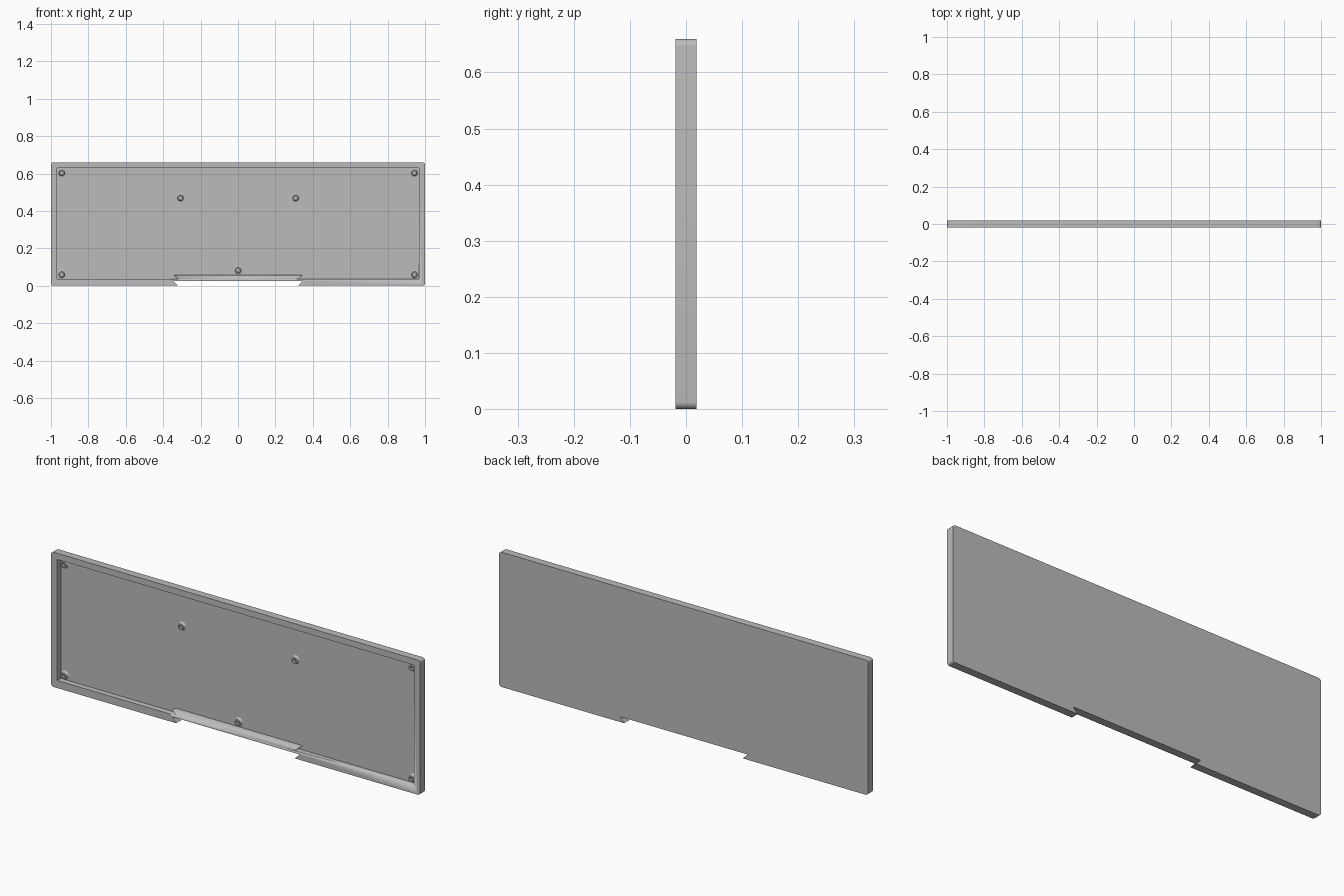
import bpy
import bmesh
import math

cube = bpy.data.objects.get("Cube")
if cube:
    bpy.data.objects.remove(cube, do_unlink=True)

FRONT, FLOOR, BACK = -0.019, 0.009, 0.019

grey = bpy.data.materials.new("grey plastic")
grey.use_nodes = True
grey.diffuse_color = (0.5, 0.5, 0.5, 1)
grey.node_tree.nodes["Principled BSDF"].inputs["Base Color"].default_value = (0.5, 0.5, 0.5, 1)


def outline(half, bottom, top, notch, r=0.0):
    """Plate outline with a bottom notch and optionally rounded corners, as (x, z)."""
    def corner(x, z, sx, sz):
        if not r:
            return [(x, z)]
        arc = [(x - sx * r * (1 - math.cos(a)), z - sz * r * (1 - math.sin(a)))
               for a in [i * math.pi / 12 for i in range(7)]]
        return arc if sx * sz > 0 else arc[::-1]
    (x0, x1, zn) = notch
    right = [(x1, zn), (x0, bottom)] + corner(half, bottom, 1, -1) + corner(half, top, 1, 1)
    return right + [(-x, z) for x, z in reversed(right)]


def add_object(name, bm):
    bmesh.ops.recalc_face_normals(bm, faces=bm.faces)
    me = bpy.data.meshes.new(name)
    bm.to_mesh(me)
    bm.free()
    me.materials.append(grey)
    ob = bpy.data.objects.new(name, me)
    bpy.context.collection.objects.link(ob)
    bpy.ops.object.select_all(action='DESELECT')
    ob.select_set(True)
    bpy.context.view_layer.objects.active = ob
    bpy.ops.object.shade_smooth_by_angle(angle=math.radians(30))
    return ob


def prism(name, pts, y0, y1):
    bm = bmesh.new()
    face = bm.faces.new([bm.verts.new((x, y0, z)) for x, z in pts])
    ext = bmesh.ops.extrude_face_region(bm, geom=[face], use_keep_orig=True)
    bmesh.ops.translate(bm, vec=(0, y1 - y0, 0),
                        verts=[g for g in ext["geom"] if isinstance(g, bmesh.types.BMVert)])
    return add_object(name, bm)


# Shallow tray: rounded plate with a recess cut into its front
tray = prism("tray", outline(1.0, 0.0, 0.66, (0.322, 0.346, 0.026), 0.013), FRONT, BACK)
cutter = prism("recess_cutter", outline(0.967, 0.037, 0.63, (0.320, 0.344, 0.058)), FRONT - 0.02, FLOOR)
cutter.hide_render = True
cut = tray.modifiers.new("recess", 'BOOLEAN')
cut.operation = 'DIFFERENCE'
cut.solver = 'EXACT'
cut.object = cutter
bpy.context.view_layer.objects.active = tray
bpy.ops.object.modifier_apply(modifier=cut.name)
bpy.data.objects.remove(cutter, do_unlink=True)

# Screw posts: hollow lathe profile (radius, height above floor) with a flared foot
HEIGHT, FILLET, POST, HOLE = 0.014, 0.009, 0.015, 0.008
profile = [(POST + FILLET * (1 - math.sin(a)), FILLET * (1 - math.cos(a)))
           for a in [i * math.pi / 12 for i in range(7)]]
profile += [(POST, HEIGHT), (HOLE, HEIGHT), (HOLE, 0.0005), (0, 0.0005)]


def screw_post(name, x, z):
    bm = bmesh.new()
    vs = [bm.verts.new((x + r, FLOOR - h, z)) for r, h in profile]
    edges = [bm.edges.new(p) for p in zip(vs, vs[1:])]
    bmesh.ops.spin(bm, geom=vs + edges, cent=(x, 0, z), axis=(0, 1, 0),
                   angle=math.tau, steps=32, use_merge=True)
    bmesh.ops.remove_doubles(bm, verts=bm.verts, dist=1e-5)
    bmesh.ops.recalc_face_normals(bm, faces=bm.faces)
    # Open shell: make sure the top ring faces the front
    ring = min(bm.faces, key=lambda f: f.calc_center_median().y)
    flip = ring.normal.y > 0
    ob = add_object(name, bm)
    if flip:
        ob.data.flip_normals()


for side, s in (("left", 1), ("right", -1)):
    screw_post(f"post_top_{side}", s * 0.943, 0.604)
    screw_post(f"post_bottom_{side}", s * 0.943, 0.06)
    screw_post(f"post_middle_{side}", s * 0.308, 0.47)
screw_post("post_bottom_centre", 0, 0.083)
